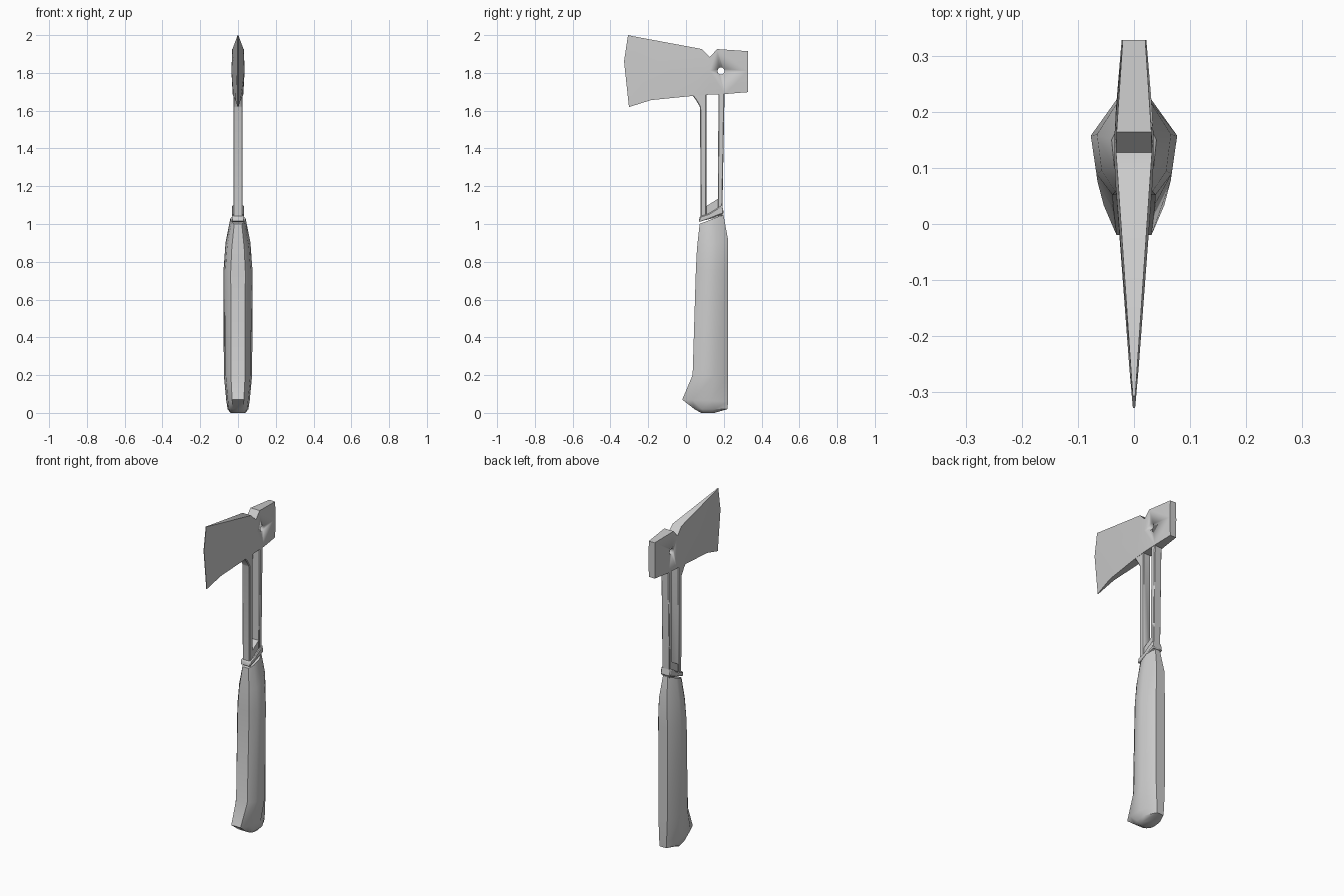
import bpy, bmesh, math
from mathutils import Vector

cube = bpy.data.objects.get("Cube")
if cube:
    bpy.data.objects.remove(cube, do_unlink=True)

steel = bpy.data.materials.new("plain_grey")
steel.use_nodes = True
GREY = (0.6, 0.6, 0.6, 1)
steel.diffuse_color = GREY
steel.node_tree.nodes["Principled BSDF"].inputs["Base Color"].default_value = GREY


def finish(name, bm, angle=40):
    bmesh.ops.recalc_face_normals(bm, faces=bm.faces)
    mesh = bpy.data.meshes.new(name)
    bm.to_mesh(mesh)
    bm.free()
    mesh.materials.append(steel)
    ob = bpy.data.objects.new(name, mesh)
    bpy.context.collection.objects.link(ob)
    smooth(ob, angle)
    return ob


def smooth(ob, angle):
    bpy.ops.object.select_all(action='DESELECT')
    ob.select_set(True)
    bpy.context.view_layer.objects.active = ob
    bpy.ops.object.shade_smooth_by_angle(angle=math.radians(angle))


def loft(rings):
    """Skin a stack of closed rings and cap both ends."""
    bm = bmesh.new()
    loops = [[bm.verts.new(p) for p in ring] for ring in rings]
    n = len(loops[0])
    for a, b in zip(loops, loops[1:]):
        for i in range(n):
            j = (i + 1) % n
            bm.faces.new((a[i], a[j], b[j], b[i]))
    bm.faces.new(loops[0])
    bm.faces.new(loops[-1])
    return bm


def add_prism(bm, outline, half):
    """Extrude a (y, z) outline across x."""
    face = bm.faces.new([bm.verts.new((-half, y, z)) for y, z in outline])
    ext = bmesh.ops.extrude_face_region(bm, geom=[face])
    verts = [v for v in ext['geom'] if isinstance(v, bmesh.types.BMVert)]
    bmesh.ops.translate(bm, verts=verts, vec=(2 * half, 0, 0))


def prism(name, outline, half, bevel=0):
    bm = bmesh.new()
    add_prism(bm, outline, half)
    if bevel:
        bmesh.ops.bevel(bm, geom=bm.edges[:], offset=bevel, segments=1, affect='EDGES')
    return finish(name, bm)


def cut(ob, cutter_bm):
    cutter = finish("cutter", cutter_bm)
    cutter.hide_render = True
    mod = ob.modifiers.new("holes", 'BOOLEAN')
    mod.operation, mod.solver, mod.object = 'DIFFERENCE', 'EXACT', cutter
    bpy.ops.object.select_all(action='DESELECT')
    bpy.context.view_layer.objects.active = ob
    ob.select_set(True)
    # Sharp edges come from the mesh, so the boolean goes straight to it
    bpy.ops.object.modifier_apply(modifier=mod.name)
    bpy.data.objects.remove(cutter, do_unlink=True)


# Grip: eight-sided section lofted upward, rings may tilt front to back
SECTION = [(0, .5), (.22, .87), (.62, 1), (1, .4)]


def grip_ring(front, back, width):
    f, b = Vector((0, *front)), Vector((0, *back))
    side = [(f.lerp(b, t), w * width) for t, w in SECTION]
    return ([p + Vector((w, 0, 0)) for p, w in side]
            + [p - Vector((w, 0, 0)) for p, w in reversed(side)])


grip = loft([
    grip_ring((.08, 0), (.15, 0), .04),
    grip_ring((.045, .02), (.22, .02), .055),
    grip_ring((-.02, .07), (.222, .06), .062),
    grip_ring((.035, .2), (.222, .2), .075),
    grip_ring((.052, .75), (.222, .75), .077),
    grip_ring((.058, .87), (.222, .92), .066),
    grip_ring((.072, 1), (.198, 1.05), .04),
])
finish("grip", grip, 50)

# Slanted collar between grip and neck
prism("collar", [(.068, 1.01), (.2, 1.055), (.192, 1.1), (.12, 1.055), (.072, 1.04)],
      .033, .005)

# Neck: two rails with a thinner, pierced web between them
prism("front_rail", [(.078, 1.02), (.108, 1.04), (.108, 1.7), (.026, 1.69),
                     (.05, 1.66), (.074, 1.62)], .025, .004)
prism("back_rail", [(.168, 1.04), (.192, 1.04), (.204, 1.7), (.172, 1.7)], .025, .004)
prism("lower_web", [(.1, 1.02), (.18, 1.04), (.18, 1.14), (.1, 1.09)], .021)
web = prism("neck_web", [(.095, 1.03), (.18, 1.03), (.18, 1.7), (.095, 1.7)], .013)

holes = bmesh.new()
for i in range(4):
    z = 1.58 - .118 * i
    near, far = (.11, .168) if i % 2 == 0 else (.168, .11)
    add_prism(holes, [(near, z), (far, z + .042), (far, z - .042)], .1)
    # Slim slot following the strut below each triangle
    add_prism(holes, [(.11, z - .085), (.168, z - .052), (.168, z - .064),
                      (.118, z - .088)], .1)
cut(web, holes)

# Head: columns of bottom, middle, top points as (y, z, half width)
COLUMNS = [
    [(-.302, 1.619, .002), (-.328, 1.862, .002), (-.307, 2.0, .002)],
    [(-.185, 1.656, .013), (-.26, 1.83, .008), (-.28, 1.994, .004)],
    [(.026, 1.677, .025), (.085, 1.81, .034), (.085, 1.926, .029)],
    [(.127, 1.685, .028), (.127, 1.81, .035), (.127, 1.884, .032)],
    [(.206, 1.688, .028), (.185, 1.81, .034), (.164, 1.926, .031)],
    [(.328, 1.698, .02), (.328, 1.81, .022), (.328, 1.915, .02)],
]
head = finish("axe_head", loft([
    [(w, y, z) for y, z, w in col] + [(-w, y, z) for y, z, w in reversed(col)]
    for col in COLUMNS]), 40)

# Round hole through the head
drill = bmesh.new()
add_prism(drill, [(.185 + .019 * math.cos(k * math.tau / 10),
                   1.81 + .019 * math.sin(k * math.tau / 10)) for k in range(10)], .1)
cut(head, drill)
